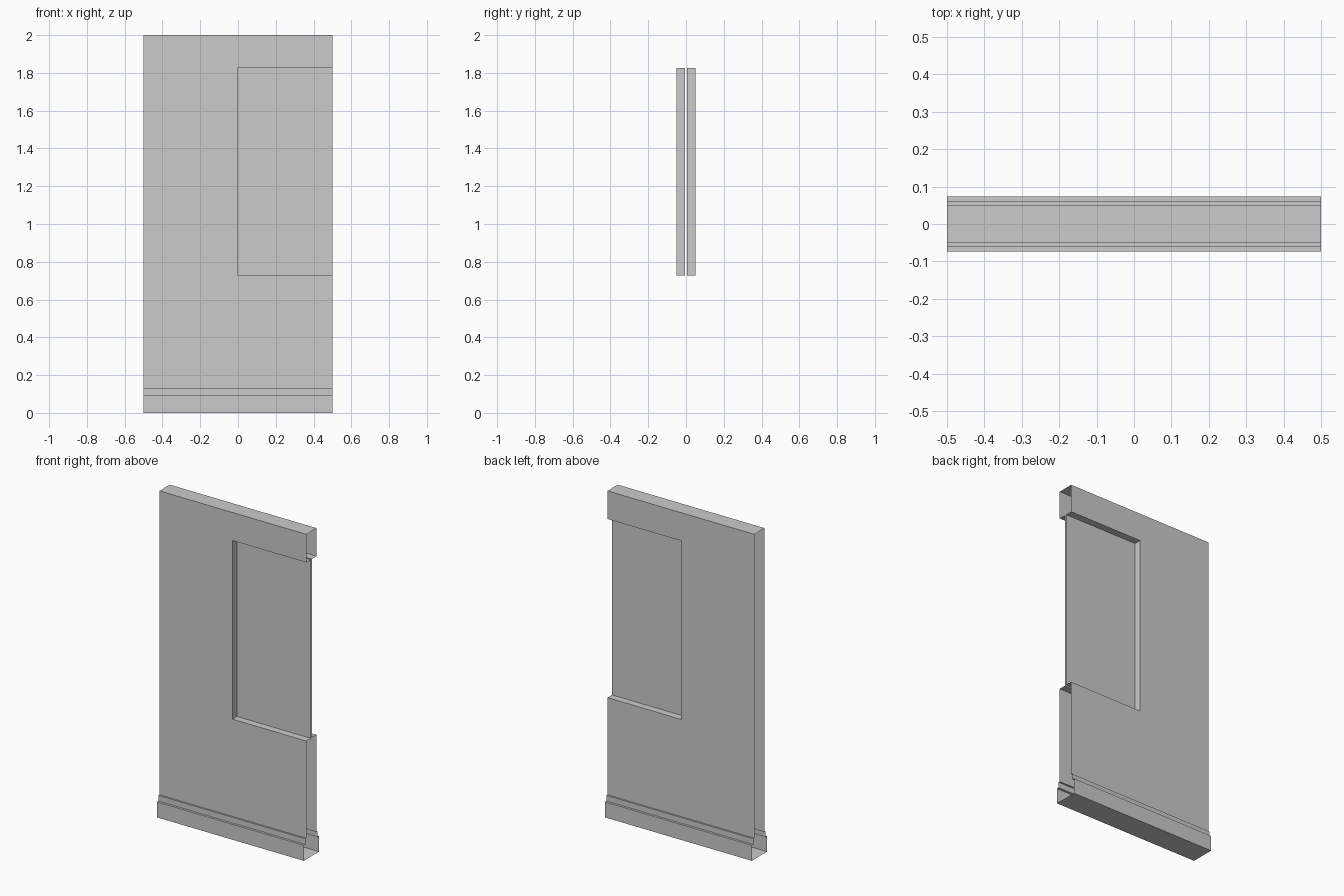
import bpy, bmesh
from math import radians

if "Cube" in bpy.data.objects:
    bpy.data.objects.remove(bpy.data.objects["Cube"])

LEFT, JAMB, RIGHT = -0.5, -0.003, 0.5
TOP, SILL, HEAD = 2.0, 0.728, 1.827
BASE_TOP, BASE_STEP = 0.13, 0.095
WALL, GLASS = 0.05, 0.006


def ribbon(bm, profile, x0, x1):
    """Sweep an open (y, z) profile along x."""
    rows = [[bm.verts.new((x, y, z)) for x in (x0, x1)] for y, z in profile]
    for a, b in zip(rows, rows[1:]):
        bm.faces.new((a[0], a[1], b[1], b[0]))


def mirrored(front):
    """Continue a front profile down the back side."""
    return front + [(-y, z) for y, z in reversed(front)]


def finish(name, bm):
    bmesh.ops.remove_doubles(bm, verts=bm.verts, dist=1e-5)
    bmesh.ops.dissolve_limit(bm, angle_limit=radians(1),
                             verts=bm.verts, edges=bm.edges)
    mesh = bpy.data.meshes.new(name)
    bm.to_mesh(mesh)
    bm.free()
    bpy.context.collection.objects.link(bpy.data.objects.new(name, mesh))


# Wall shell: open at both ends, with half a window opening on the right
bm = bmesh.new()
ribbon(bm, mirrored([(-WALL, BASE_TOP), (-WALL, SILL), (-WALL, HEAD), (-WALL, TOP)]), LEFT, JAMB)
ribbon(bm, mirrored([(-WALL, HEAD), (-WALL, TOP)]), JAMB, RIGHT)
ribbon(bm, [(-WALL, BASE_TOP), (-WALL, SILL), (-GLASS, SILL)], JAMB, RIGHT)
ribbon(bm, [(GLASS, SILL), (WALL, SILL), (WALL, BASE_TOP)], JAMB, RIGHT)
ribbon(bm, [(-GLASS, HEAD), (-WALL, HEAD)], JAMB, RIGHT)
ribbon(bm, [(WALL, HEAD), (GLASS, HEAD)], JAMB, RIGHT)
for y0, y1 in ((-WALL, -GLASS), (GLASS, WALL)):
    corners = ((y0, SILL), (y1, SILL), (y1, HEAD), (y0, HEAD))
    bm.faces.new([bm.verts.new((JAMB, y, z)) for y, z in corners])
finish("wall", bm)

# Window pane: front and back surfaces
bm = bmesh.new()
ribbon(bm, [(-GLASS, SILL), (-GLASS, HEAD)], JAMB, RIGHT)
ribbon(bm, [(GLASS, HEAD), (GLASS, SILL)], JAMB, RIGHT)
finish("window_pane", bm)

# Stepped skirting on both sides, joined by the underside
bm = bmesh.new()
skirt = [(-0.074, 0), (-0.074, BASE_STEP), (-0.06, BASE_STEP),
         (-0.06, BASE_TOP), (-WALL, BASE_TOP)]
back = [(-y, z) for y, z in reversed(skirt)]
ribbon(bm, back + skirt, LEFT, RIGHT)
finish("skirting", bm)
